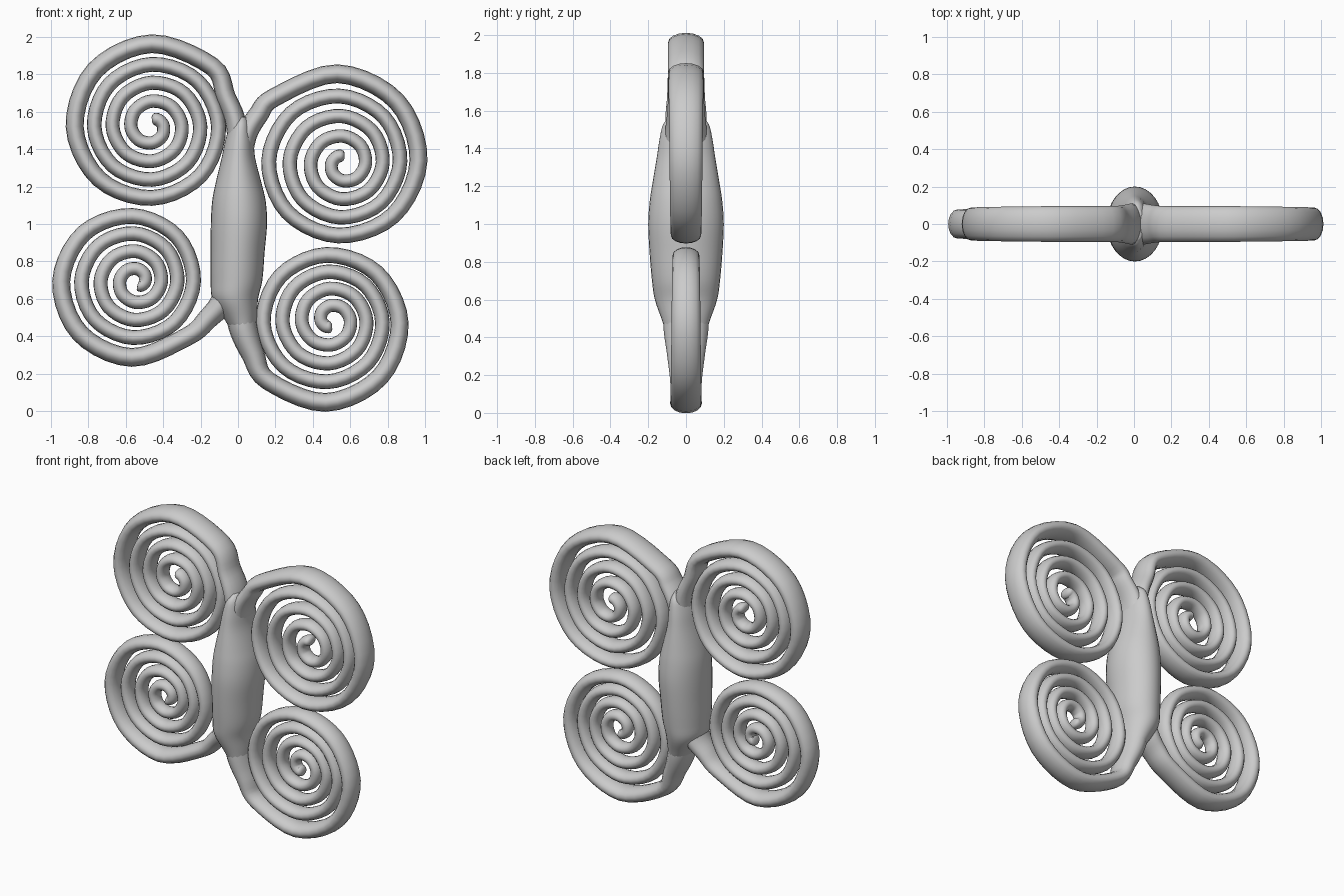
import bpy, bmesh, math
from mathutils import Vector

if "Cube" in bpy.data.objects:
    bpy.data.objects.remove(bpy.data.objects["Cube"])


def lerp_table(table, t):
    if t <= table[0][0]:
        return table[0][1]
    for (a, va), (b, vb) in zip(table, table[1:]):
        if t <= b:
            return va + (vb - va) * (t - a) / (b - a)
    return table[-1][1]


def smooth(points, steps):
    # Catmull-Rom through 4D control points
    p = [points[0]] + points + [points[-1]]
    out = []
    for a, b, c, d in zip(p, p[1:], p[2:], p[3:]):
        for i in range(steps):
            t = i / steps
            out.append(0.5 * (2 * b + (c - a) * t + (2 * a - 5 * b + 4 * c - d) * t * t
                              + (3 * b - a - 3 * c + d) * t ** 3))
    return out + [points[-1]]


def loft(name, rings):
    bm = bmesh.new()
    loops = [[bm.verts.new(v) for v in ring] for ring in rings]
    n = len(loops[0])
    for a, b in zip(loops, loops[1:]):
        for i in range(n):
            bm.faces.new((a[i], a[(i + 1) % n], b[(i + 1) % n], b[i]))
    bm.faces.new(loops[0])
    bm.faces.new(loops[-1])
    bmesh.ops.recalc_face_normals(bm, faces=bm.faces)
    for f in bm.faces:
        f.smooth = True
    me = bpy.data.meshes.new(name)
    bm.to_mesh(me)
    bm.free()
    bpy.context.collection.objects.link(bpy.data.objects.new(name, me))


def ellipse(centre, u, v, n):
    return [centre + u * math.cos(2 * math.pi * i / n) + v * math.sin(2 * math.pi * i / n)
            for i in range(n)]


WIDTH = [(0, .05), (1, .048), (2, .042), (3, .04), (16, .034)]
DEPTH = [(0, .095), (3, .072), (16, .05)]


def spiral_wing(name, lead, outer, inner, r0, pitch, start, turn, depth, end=16.4):
    # lead: points from the body (x, z, half width, half depth), then a coil to the centre
    ctrl = [Vector(p) for p in lead]
    q = -0.5
    while q <= end:
        f = max(0, min(1, q / end))
        r = r0 - pitch * q + 0.012 * max(0, min(1, 1 - q / 2))
        a = math.radians(start + turn * 90 * q)
        ctrl.append(Vector((outer[0] + (inner[0] - outer[0]) * f + r * math.cos(a),
                            outer[1] + (inner[1] - outer[1]) * f + r * math.sin(a),
                            lerp_table(WIDTH, q), lerp_table(DEPTH, q) * depth)))
        q += 0.5
    pts = smooth(ctrl, 5)
    rings = []
    for i, p in enumerate(pts):
        t = pts[min(i + 1, len(pts) - 1)] - pts[max(i - 1, 0)]
        nrm = Vector((-t[1], 0, t[0])).normalized()
        k = (1, .93, .75, .4)[max(0, i - len(pts) + 4)]
        rings.append(ellipse(Vector((p[0], 0, p[1])), nrm * p[2] * k,
                             Vector((0, p[3] * k, 0)), 16))
    loft(name, rings)


# Four coiled wings
spiral_wing("upper_left_wing",
            [(.0, 1.3, .05, .1), (-.01, 1.53, .055, .11), (-.065, 1.68, .052, .1)],
            (-.46, 1.52), (-.46, 1.52), .43, .0245, 90, 1, 1.0)
spiral_wing("upper_right_wing",
            [(.02, 1.3, .05, .1), (.045, 1.47, .055, .11), (.11, 1.585, .054, .1)],
            (.53, 1.34), (.57, 1.32), .45, .0255, 90, -1, 1.0)
spiral_wing("lower_left_wing",
            [(-.02, .8, .06, .1), (-.075, .6, .065, .11), (-.16, .495, .056, .09)],
            (-.568, .695), (-.535, .695), .395, .0235, 270, -1, .88)
spiral_wing("lower_right_wing",
            [(.0, .65, .08, .12), (.025, .46, .078, .12), (.08, .305, .062, .1)],
            (.4675, .47), (.503, .487), .41, .0235, 270, 1, .88)

# Central body: z, centre x, half width, half depth
body = [(.38, .05, .03, .05), (.42, .035, .06, .1), (.5, .012, .09, .13),
        (.6, -.015, .122, .165), (.7, -.008, .138, .18), (.85, -.002, .144, .193),
        (1.0, .005, .15, .2), (1.12, .005, .143, .192), (1.22, .003, .122, .177),
        (1.35, .002, .09, .155), (1.45, .008, .075, .14), (1.53, .015, .055, .12),
        (1.57, .02, .03, .08)]
tz = [b[0] for b in body]
prof = smooth([Vector(b) for b in body], 4)
loft("body", [ellipse(Vector((p[1], 0, p[0])), Vector((p[2], 0, 0)), Vector((0, p[3], 0)), 32)
              for p in prof])
